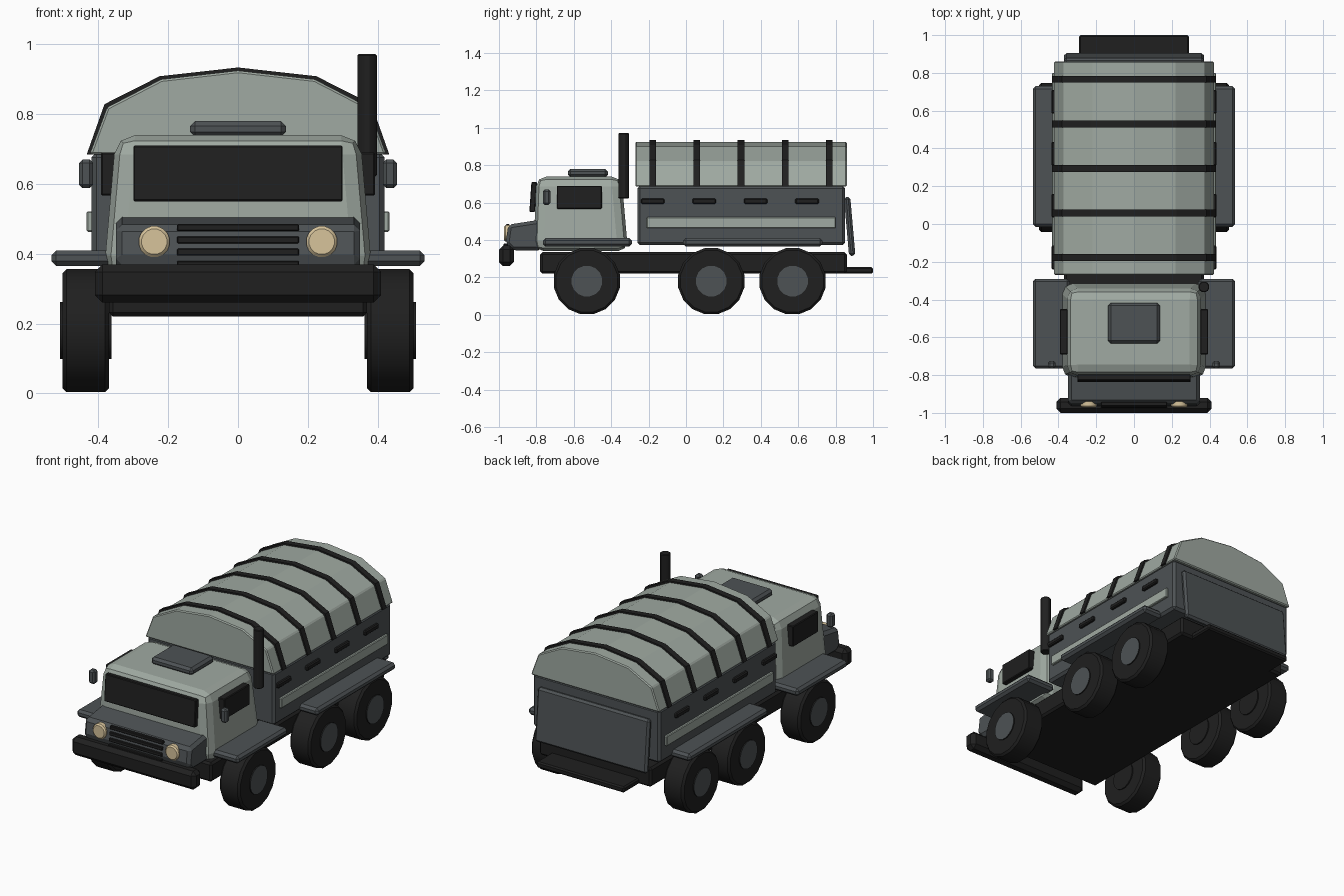
import bpy
import bmesh
from math import radians, pi
from mathutils import Matrix, Vector

cube = bpy.data.objects.get("Cube")
if cube:
    bpy.data.objects.remove(cube)


def material(name, rgb):
    m = bpy.data.materials.new(name)
    m.use_nodes = True
    m.diffuse_color = (*rgb, 1)
    m.node_tree.nodes["Principled BSDF"].inputs["Base Color"].default_value = (*rgb, 1)
    return m


SAGE = material("sage_green", (0.35, 0.40, 0.36))
GREY = material("slate_grey", (0.075, 0.085, 0.09))
BLACK = material("black", (0.014, 0.014, 0.014))
CREAM = material("cream_lamp", (0.68, 0.55, 0.33))


def finish(name, bm, mat, bevel=0, segments=1):
    """Turn a bmesh into a named object with an optional bevel."""
    bmesh.ops.recalc_face_normals(bm, faces=bm.faces)
    mesh = bpy.data.meshes.new(name)
    bm.to_mesh(mesh)
    bm.free()
    mesh.materials.append(mat)
    ob = bpy.data.objects.new(name, mesh)
    bpy.context.collection.objects.link(ob)
    if bevel:
        mod = ob.modifiers.new("bevel", "BEVEL")
        mod.width, mod.segments, mod.limit_method = bevel, segments, "ANGLE"
        mod.angle_limit = radians(40)
    return ob


def box(name, xs, ys, zs, mat, bevel=0, tilt=0):
    """Box between pairs of limits, tilted about its own x axis."""
    bm = bmesh.new()
    spans = (xs, ys, zs)
    size = Matrix.Diagonal([b - a for a, b in spans] + [1])
    centre = Matrix.Translation([(a + b) / 2 for a, b in spans])
    bmesh.ops.create_cube(bm, size=1, matrix=centre @ Matrix.Rotation(tilt, 4, "X") @ size)
    return finish(name, bm, mat, bevel)


def pair(name, xs, ys, zs, mat, bevel=0):
    """Matching boxes on both sides of the truck."""
    for side, s in (("left", 1), ("right", -1)):
        box(f"{side}_{name}", sorted((s * xs[0], s * xs[1])), ys, zs, mat, bevel)


def prism(name, points, axis, a, b, mat, bevel=0, segments=1):
    """Profile extruded from a to b along x (points y,z) or y (points x,z)."""
    bm = bmesh.new()
    place = (lambda p: (a, *p)) if axis == "x" else (lambda p: (p[0], a, p[1]))
    face = bm.faces.new([bm.verts.new(place(p)) for p in points])
    new = bmesh.ops.extrude_face_region(bm, geom=[face])["geom"]
    step = Vector((b - a, 0, 0)) if axis == "x" else Vector((0, b - a, 0))
    bmesh.ops.translate(bm, vec=step, verts=[v for v in new if isinstance(v, bmesh.types.BMVert)])
    return finish(name, bm, mat, bevel, segments)


def cylinder(name, centre, radius, depth, axis, mat, sides=16, bevel=0):
    bm = bmesh.new()
    turn = {"x": Matrix.Rotation(pi / 2, 4, "Y"), "y": Matrix.Rotation(pi / 2, 4, "X"),
            "z": Matrix.Identity(4)}[axis]
    # half a step of spin puts a flat side underneath
    bmesh.ops.create_cone(bm, cap_ends=True, segments=sides, radius1=radius, radius2=radius,
                          depth=depth, matrix=Matrix.Translation(centre) @ turn
                          @ Matrix.Rotation(pi / sides, 4, "Z"))
    ob = finish(name, bm, mat, bevel)
    bpy.ops.object.select_all(action="DESELECT")
    ob.select_set(True)
    bpy.context.view_layer.objects.active = ob
    bpy.ops.object.shade_smooth_by_angle(angle=radians(30))
    return ob


# Chassis, bumper and rear step
box("chassis", (-0.37, 0.37), (-0.78, 0.86), (0.22, 0.335), BLACK, 0.012)
box("front_bumper", (-0.41, 0.41), (-1.0, -0.92), (0.26, 0.37), BLACK, 0.022)
box("rear_step", (-0.29, 0.29), (0.84, 1.0), (0.22, 0.255), BLACK, 0.008)

# Wheels: black tyres and hubs with grey outer caps
for axle, y in (("front", -0.53), ("middle", 0.135), ("rear", 0.57)):
    for side, s in (("left", 1), ("right", -1)):
        label = f"{axle}_{side}"
        cylinder(f"{label}_tyre", (s * 0.436, y, 0.18), 0.18, 0.134, "x", BLACK, bevel=0.012)
        hub = cylinder(f"{label}_hub", (s * 0.436, y, 0.18), 0.083, 0.148, "x", BLACK)
        hub.data.materials.append(GREY)
        for f in hub.data.polygons:
            f.material_index = int(f.normal.x * s > 0.9)

# Fenders
pair("front_fender", (0.34, 0.535), (-0.765, -0.29), (0.365, 0.41), GREY, 0.014)
pair("rear_fender", (0.40, 0.535), (-0.015, 0.73), (0.365, 0.41), GREY, 0.014)

# Cab, narrowing toward the roof
cab = prism("cab", [(-0.815, 0.34), (-0.325, 0.34), (-0.345, 0.74), (-0.80, 0.74)],
            "x", -1, 1, SAGE, 0.055, 2)
for v in cab.data.vertices:
    v.co.x *= 0.385 if v.co.z < 0.5 else 0.35
    if v.co.z < 0.5 and v.co.y > -0.5:
        v.co.y = -0.31
box("windscreen", (-0.30, 0.30), (-0.832, -0.802), (0.55, 0.71), BLACK, 0.004, radians(-4))
pair("side_window", (0.35, 0.393), (-0.69, -0.45), (0.567, 0.69), BLACK, 0.004)
pair("mirror", (0.415, 0.455), (-0.765, -0.725), (0.588, 0.67), GREY, 0.01)
box("roof_hatch", (-0.137, 0.137), (-0.632, -0.418), (0.735, 0.78), GREY, 0.014)

# Hood with grille bars and lamps
prism("hood", [(-0.965, 0.38), (-0.95, 0.482), (-0.77, 0.51), (-0.77, 0.345), (-0.93, 0.345)],
      "x", -0.35, 0.35, GREY, 0.018)
for i in range(4):
    z = 0.475 - i * 0.035
    y = -0.953 - i * 0.004
    box(f"grille_bar_{i + 1}", (-0.175, 0.175), (y - 0.01, y + 0.01),
        (z - 0.01, z + 0.01), BLACK, 0.003)
for side, s in (("left", 1), ("right", -1)):
    cylinder(f"{side}_headlight", (s * 0.24, -0.952, 0.435), 0.045, 0.04, "y", CREAM, bevel=0.008)

# Exhaust stack
cylinder("exhaust_stack", (0.37, -0.333, 0.797), 0.029, 0.35, "z", BLACK, 12, 0.004)

# Cargo box with stripe and marker plates
box("cargo_box", (-0.42, 0.42), (-0.26, 0.85), (0.372, 0.69), GREY, 0.014)
pair("side_stripe", (0.40, 0.434), (-0.21, 0.80), (0.463, 0.522), SAGE, 0.004)
for i in range(4):
    y = -0.178 + i * 0.275
    pair(f"marker_{i + 1}", (0.41, 0.437), (y - 0.063, y + 0.063), (0.593, 0.622), BLACK, 0.006)
box("tailgate", (-0.37, 0.37), (0.858, 0.892), (0.315, 0.63), GREY, 0.012, radians(5))

# Canvas cover and the straps across it
half = [(0.425, 0.685), (0.375, 0.82), (0.22, 0.9)]
arch = half + [(0, 0.925)] + [(-x, z) for x, z in reversed(half)]
prism("canvas_cover", arch, "y", -0.27, 0.86, SAGE, 0.006)
strap_outer = [(x * 1.02, z + (0.009 if z > 0.7 else 0)) for x, z in arch]
for i in range(5):
    y = -0.178 + i * 0.236
    prism(f"canvas_strap_{i + 1}", strap_outer, "y", y - 0.018, y + 0.018, BLACK)
